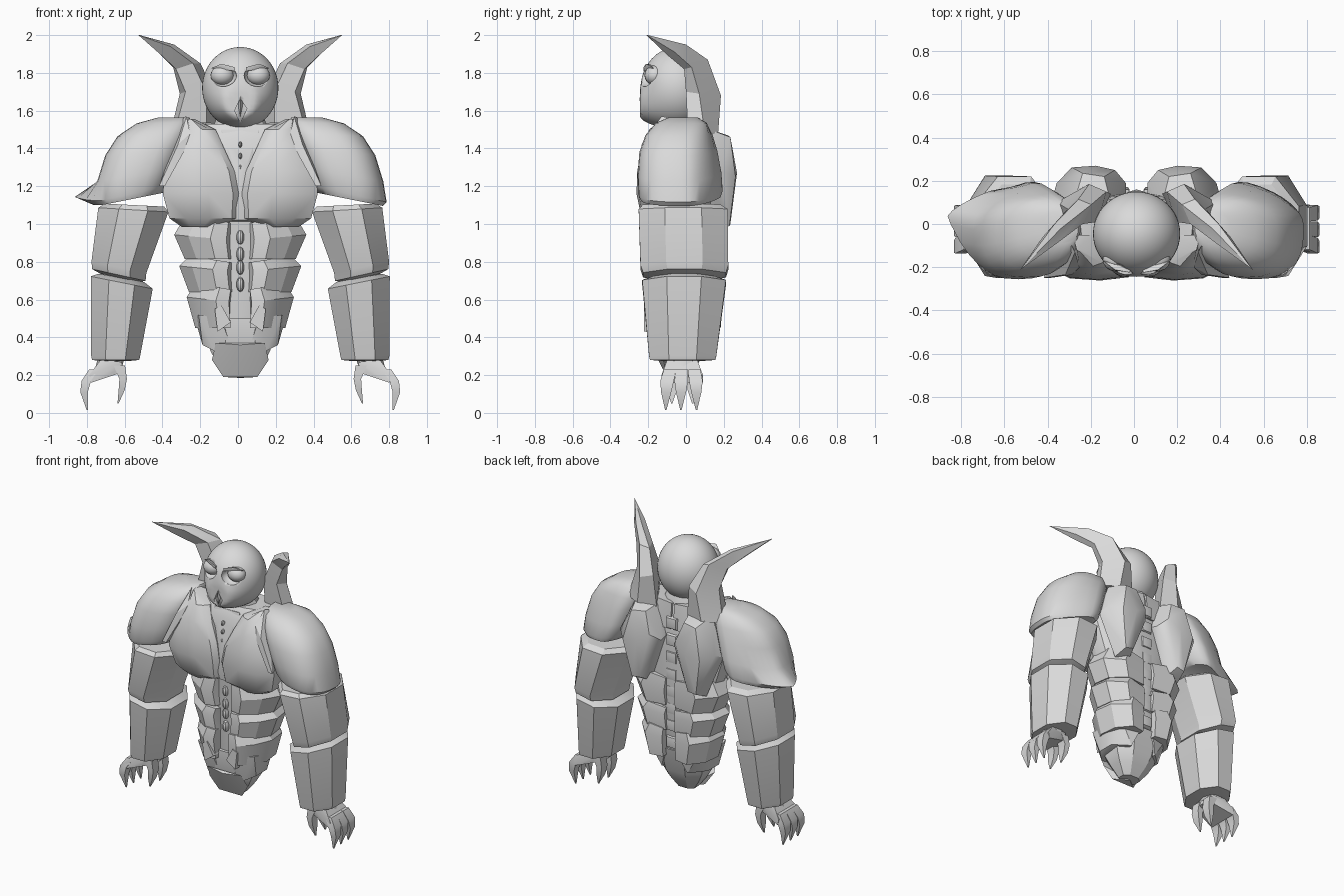
import bpy, bmesh, math
from mathutils import Vector

CX = 0.012  # symmetry plane of the figure
mat = bpy.data.materials.new("stone_grey")
mat.diffuse_color = (0.7, 0.7, 0.7, 1)


def finish(name, bm, mirror=False, angle=30):
    bmesh.ops.recalc_face_normals(bm, faces=bm.faces)
    me = bpy.data.meshes.new(name)
    bm.to_mesh(me)
    bm.free()
    me.materials.append(mat)
    ob = bpy.data.objects.new(name, me)
    bpy.context.collection.objects.link(ob)
    ob.location.x = CX
    if mirror:
        ob.modifiers.new("Mirror", 'MIRROR').use_clip = False
    bpy.ops.object.select_all(action='DESELECT')
    ob.select_set(True)
    bpy.context.view_layer.objects.active = ob
    bpy.ops.object.shade_smooth_by_angle(angle=math.radians(angle))
    return ob


def hull(name, pts, mirror=False, angle=30):
    bm = bmesh.new()
    for p in pts:
        bm.verts.new(p)
    bmesh.ops.convex_hull(bm, input=bm.verts)
    bmesh.ops.delete(bm, geom=[v for v in bm.verts if not v.link_faces], context='VERTS')
    bmesh.ops.dissolve_limit(bm, angle_limit=0.03, verts=bm.verts, edges=bm.edges)
    return finish(name, bm, mirror, angle)


def loft(name, rings, mirror=False, angle=30):
    bm = bmesh.new()
    vs = [[bm.verts.new(p) for p in r] for r in rings]
    n = len(vs[0])
    for a, b in zip(vs, vs[1:]):
        for i in range(n):
            bm.faces.new((a[i], a[(i + 1) % n], b[(i + 1) % n], b[i]))
    bm.faces.new(vs[0])
    bm.faces.new(vs[-1])
    return finish(name, bm, mirror, angle)


def ring(z, x0, x1, y0, y1, n=20, power=1.0, phase=0.0, slope=0.0, back=0.0):
    """Superellipse section, tilted by slope in x; back narrows its rear towards x1."""
    pts = []
    for i in range(n):
        t = 2 * math.pi * (i + phase) / n
        c, s = math.cos(t), math.sin(t)
        c = math.copysign(abs(c) ** power, c)
        s = math.copysign(abs(s) ** power, s)
        dx = c * (x1 - x0) / 2
        dy = s * (y1 - y0) / 2 * (1 - (back if s > 0 else 0) * max(0, c + 0.5) / 1.5)
        pts.append(((x0 + x1) / 2 + dx, (y0 + y1) / 2 + dy, z + slope * dx))
    return pts


def ball(name, c, r, mirror=False, seg=32):
    bm = bmesh.new()
    bmesh.ops.create_uvsphere(bm, u_segments=seg, v_segments=seg // 2, radius=1)
    for v in bm.verts:
        v.co = Vector(c) + Vector(v.co[i] * r[i] for i in range(3))
    return finish(name, bm, mirror)


def cut(target, cutter):
    m = target.modifiers.new("Cut", 'BOOLEAN')
    m.operation, m.object = 'DIFFERENCE', cutter
    cutter.hide_render = True
    cutter.hide_set(True)


# Head with a jutting lower face, eye sockets and a pointed mouth
head = ball("head", (0, -0.045, 1.72), (0.202, 0.195, 0.217), seg=48)
for v in head.data.vertices:
    if v.co.y < -0.045 and v.co.z < 1.73:
        t = min(1, (1.73 - v.co.z) / 0.13) * max(0, 1 - abs(v.co.x) / 0.2)
        v.co.y = max(-0.243, -0.045 + (v.co.y + 0.045) * (1 + 0.55 * t))
cut(head, ball("socket_cutter", (0.095, -0.225, 1.785), (0.075, 0.07, 0.058), True, 24))
cut(head, hull("mouth_cutter", [(x, y, z) for y in (-0.3, -0.222) for x, z in
                                ((0, 1.665), (-0.03, 1.6), (0, 1.535), (0.035, 1.61))]))
ball("eye", (0.095, -0.165, 1.787), (0.062, 0.055, 0.053), True, 20)
hull("beak", [(0.0, -0.246, 1.67), (0.018, -0.215, 1.65), (-0.012, -0.215, 1.63), (0.0, -0.24, 1.57)])
hull("brow", [(0.03, -0.225, 1.81), (0.03, -0.225, 1.83), (0.1, -0.212, 1.848), (0.155, -0.17, 1.825),
              (0.1, -0.19, 1.845), (0.03, -0.2, 1.82), (0.1, -0.215, 1.836)], True, 60)

# Neck and upper back muscles
loft("neck", [ring(z, -a, a, y0, y1, 12) for z, a, y0, y1 in
              ((1.38, 0.2, -0.16, 0.13), (1.5, 0.15, -0.13, 0.12), (1.6, 0.11, -0.12, 0.08))])
hull("trapezius", [(0.01, -0.1, 1.48), (0.25, -0.1, 1.54), (0.27, 0.09, 1.53), (0.01, 0.13, 1.53),
                   (0.02, -0.17, 1.4), (0.3, -0.16, 1.4), (0.3, 0.13, 1.35), (0.01, 0.14, 1.35)], True)

# Horns sweeping out and forward
loft("horn", [
    [(0.18, 0.03, 1.48), (0.35, 0.01, 1.48), (0.37, 0.1, 1.48), (0.25, 0.17, 1.48), (0.12, 0.14, 1.48)],
    [(0.18, 0.01, 1.70), (0.29, 0.0, 1.70), (0.32, 0.07, 1.69), (0.22, 0.185, 1.68), (0.14, 0.15, 1.70)],
    [(0.25, 0.0, 1.85), (0.34, -0.01, 1.82), (0.355, 0.03, 1.83), (0.27, 0.115, 1.87), (0.21, 0.09, 1.85)],
    [(0.37, -0.09, 1.94), (0.42, -0.1, 1.895), (0.435, -0.06, 1.91), (0.38, 0.0, 1.95), (0.35, -0.02, 1.95)],
    [(0.537 + 0.002 * math.cos(k), -0.21, 2.0 + 0.002 * math.sin(k)) for k in range(5)]], True, 20)

# Torso core
loft("torso_core", [ring(z, -a, a, y0, y1, 16, 0.8) for z, a, y0, y1 in
     ((0.3, 0.13, -0.12, 0.08), (0.5, 0.2, -0.14, 0.13), (0.75, 0.23, -0.15, 0.15),
      (1.0, 0.3, -0.16, 0.15), (1.25, 0.38, -0.18, 0.14), (1.45, 0.33, -0.17, 0.12), (1.53, 0.25, -0.12, 0.1))])

# Chest plates: rounded profile stacked in height
loft("pectoral", [[(a, -0.05, z), (a, y + 0.05, z), (a + 0.03, y + 0.015, z), (a * 0.6 + b * 0.4, y, z),
                   (a * 0.25 + b * 0.75, y + 0.01, z), (b, y + 0.06, z), (b, -0.05, z)] for z, a, b, y in
     ((0.985, 0.12, 0.31, -0.19), (1.03, 0.015, 0.375, -0.235), (1.16, 0.008, 0.41, -0.262),
      (1.28, 0.03, 0.4, -0.258), (1.4, 0.085, 0.36, -0.235), (1.5, 0.13, 0.31, -0.195), (1.555, 0.24, 0.29, -0.13))],
     True, 35)
hull("sternum", [(0.1, -0.14, 1.5), (-0.1, -0.14, 1.5), (0, -0.215, 1.1), (0.03, -0.2, 1.3), (-0.03, -0.2, 1.3),
                 (0.1, -0.19, 1.02), (-0.1, -0.19, 1.02), (0.1, -0.1, 1.0), (-0.1, -0.1, 1.0), (0, -0.1, 1.5)])
for z in (1.3, 1.36, 1.42):
    ball("sternum_bead", (0, -0.185, z), (0.01, 0.02, 0.016), seg=10)

# Shoulder blades and spine
hull("shoulder_blade", [(0.12, 0.1, 1.5), (0.29, 0.1, 1.51), (0.15, 0.22, 1.47), (0.25, 0.235, 1.46),
                        (0.1, 0.25, 1.33), (0.19, 0.27, 1.27), (0.3, 0.262, 1.25), (0.37, 0.19, 1.28),
                        (0.39, 0.12, 1.25), (0.05, 0.19, 1.28), (0.05, 0.12, 1.3), (0.19, 0.235, 1.0),
                        (0.25, 0.23, 0.99), (0.16, 0.14, 0.95), (0.27, 0.14, 0.95)], True, 35)
for i in range(8):
    z = 0.55 + i * 0.12
    hull("spine_bone", [(sx * 0.06, 0.1, z + dz) for sx in (-1, 1) for dz in (-0.055, 0.055)] +
         [(sx * 0.035, 0.15, z + dz) for sx in (-1, 1) for dz in (-0.03, 0.04)] + [(0, 0.16, z)])

# Rounded shoulders; the left one is drawn out to a spike
for side, spike in ((1, 0), (-1, 1)):
    rings = []
    for z, a, b, y0, y1, s, bk, pull in (
            (1.13, 0.41, 0.755, -0.24, 0.2, -0.2, 0.5, 0.03), (1.16, 0.375, 0.775, -0.253, 0.212, -0.22, 0.5, 0.107),
            (1.26, 0.34, 0.757, -0.256, 0.205, -0.16, 0.45, 0.0), (1.38, 0.3, 0.715, -0.247, 0.18, -0.08, 0.35, 0),
            (1.47, 0.27, 0.65, -0.215, 0.15, -0.03, 0.25, 0), (1.535, 0.26, 0.55, -0.16, 0.11, -0.02, 0, 0),
            (1.565, 0.27, 0.43, -0.09, 0.06, 0, 0, 0)):
        r = []
        for x, y, zz in ring(z, a, b, y0, y1, 28, 0.78, 0, s, bk):
            k = spike * max(0, 1 - abs(y - 0.02) / 0.2) if x > 0.6 else 0
            r.append((side * (x + pull * k), y + 0.2 * pull * k, zz + 0.25 * pull * k))
        rings.append(r)
    loft("left_shoulder" if spike else "right_shoulder", rings, False, 40)
hull("shoulder_rim", [(0.285, -0.13, 1.57), (0.265, -0.2, 1.48), (0.3, -0.235, 1.38), (0.4, -0.25, 1.2),
                      (0.43, -0.25, 1.2), (0.33, -0.235, 1.42), (0.3, -0.1, 1.565), (0.4, -0.15, 1.2)], True)

# Faceted arm armour
loft("upper_arm", [ring(z, a, b, y0, y1, 8, 1.0, 0.5, s) for z, a, b, y0, y1, s in
     ((1.1, 0.39, 0.73, -0.245, 0.2, 0.05), (1.075, 0.365, 0.767, -0.27, 0.24, 0.06),
      (0.77, 0.485, 0.8, -0.26, 0.243, 0.2), (0.73, 0.49, 0.795, -0.245, 0.23, 0.22),
      (0.715, 0.53, 0.75, -0.19, 0.17, 0.22))], True, 25)
loft("elbow", [ring(z, 0.53, 0.74, -0.15, 0.15, 12) for z in (0.66, 0.8)], True)
loft("forearm", [ring(z, a, b, y0, y1, 8, 1.0, 0.5, s) for z, a, b, y0, y1, s in
     ((0.715, 0.5, 0.76, -0.19, 0.17, 0.18), (0.69, 0.45, 0.805, -0.25, 0.23, 0.2),
      (0.3, 0.52, 0.8, -0.21, 0.175, 0.02), (0.28, 0.525, 0.795, -0.205, 0.17, 0.0),
      (0.275, 0.58, 0.74, -0.13, 0.1, 0))], True, 25)

# Hands: wrist, palm and curved claws
loft("wrist", [ring(z, a, b, -0.1, 0.07, 10) for z, a, b in ((0.23, 0.63, 0.77), (0.3, 0.61, 0.75))], True)
hull("palm", [(x, y, z) for x, z, w in ((0.63, 0.27, 0.08), (0.74, 0.28, 0.08), (0.61, 0.22, 0.07),
              (0.8, 0.2, 0.11), (0.68, 0.21, 0.09), (0.79, 0.16, 0.11)) for y in (-0.02 - w, -0.02 + w)], True)


def claw(name, path, w):
    loft(name, [[(x - a, y - w * k, z), (x + a, y - w * k, z), (x + a, y + w * k, z), (x - a, y + w * k, z)]
                for x, y, z, a, k in path], True)


for y in (-0.1, -0.025, 0.052):
    claw("finger", [(0.775, y * 0.85, 0.23, 0.025, 0.9), (0.815, y, 0.17, 0.025, 1),
                    (0.827, y * 1.05, 0.11, 0.02, 0.75), (0.81, y * 1.07, 0.015, 0.003, 0.1)], 0.036)
for y in (-0.075, 0.035):
    claw("thumb", [(0.64, y, 0.25, 0.03, 1), (0.62, y, 0.18, 0.02, 1),
                   (0.628, y, 0.12, 0.016, 0.8), (0.647, y, 0.05, 0.003, 0.1)], 0.033)

# Abdominal bands, each flared at the top and pulled in below
SECTION = [(0.07, -0.195), (0.15, -0.21), (0.26, -0.14), (0.33, -0.04), (0.31, 0.09), (0.2, 0.185), (0.04, 0.17)]
for top, mid, low, w, inner, deep in ((1.0, 0.91, 0.815, 1.06, 0.03, 1.0), (0.79, 0.745, 0.64, 0.98, 0.03, 1.0),
                                      (0.645, 0.58, 0.45, 0.86, 0.05, 1.06)):
    rings = []
    for z, k, lift in ((low, 0.84, 0.0), (mid, 1.0, 0.1), (top, 0.84, 0.12)):
        rings.append([(inner, -0.1, z)] + [(max(inner, x * k * w), y * deep * (0.6 + 0.4 * k), z + lift * x)
                                           for x, y in SECTION] + [(inner, 0.1, z)])
    loft("abdomen_band", rings, True, 22)
hull("belly_plate", [(x, y, z) for y in (-0.16, -0.222) for x, z in
                     ((0.05, 0.48), (0.12, 0.43), (0.135, 0.55), (0.1, 0.57))], True)
for z in (0.93, 0.84, 0.77, 0.68):
    ball("navel_bead", (0, -0.15, z), (0.022, 0.03, 0.04), seg=10)

# Hips and pelvis
hull("hip_plate", [(0.1, -0.19, 0.5), (0.22, -0.15, 0.52), (0.24, -0.02, 0.5), (0.19, 0.12, 0.5),
                   (0.05, 0.15, 0.48), (0.2, -0.1, 0.36), (0.2, 0.02, 0.36), (0.14, -0.15, 0.33),
                   (0.1, 0.11, 0.35), (0.05, -0.15, 0.35)], True)
loft("pelvis", [ring(z, -a, a, y0, y1, 8, 0.85, 0.5) for z, a, y0, y1 in
     ((0.19, 0.075, -0.09, 0.02), (0.26, 0.13, -0.13, 0.07), (0.33, 0.17, -0.17, 0.11), (0.5, 0.2, -0.17, 0.15))])
hull("groin_plate", [(0, -0.19, 0.36), (0.13, -0.17, 0.37), (-0.13, -0.17, 0.37), (0.09, -0.1, 0.19),
                     (-0.09, -0.1, 0.19), (0.15, -0.12, 0.28), (-0.15, -0.12, 0.28), (0, -0.03, 0.185)])
